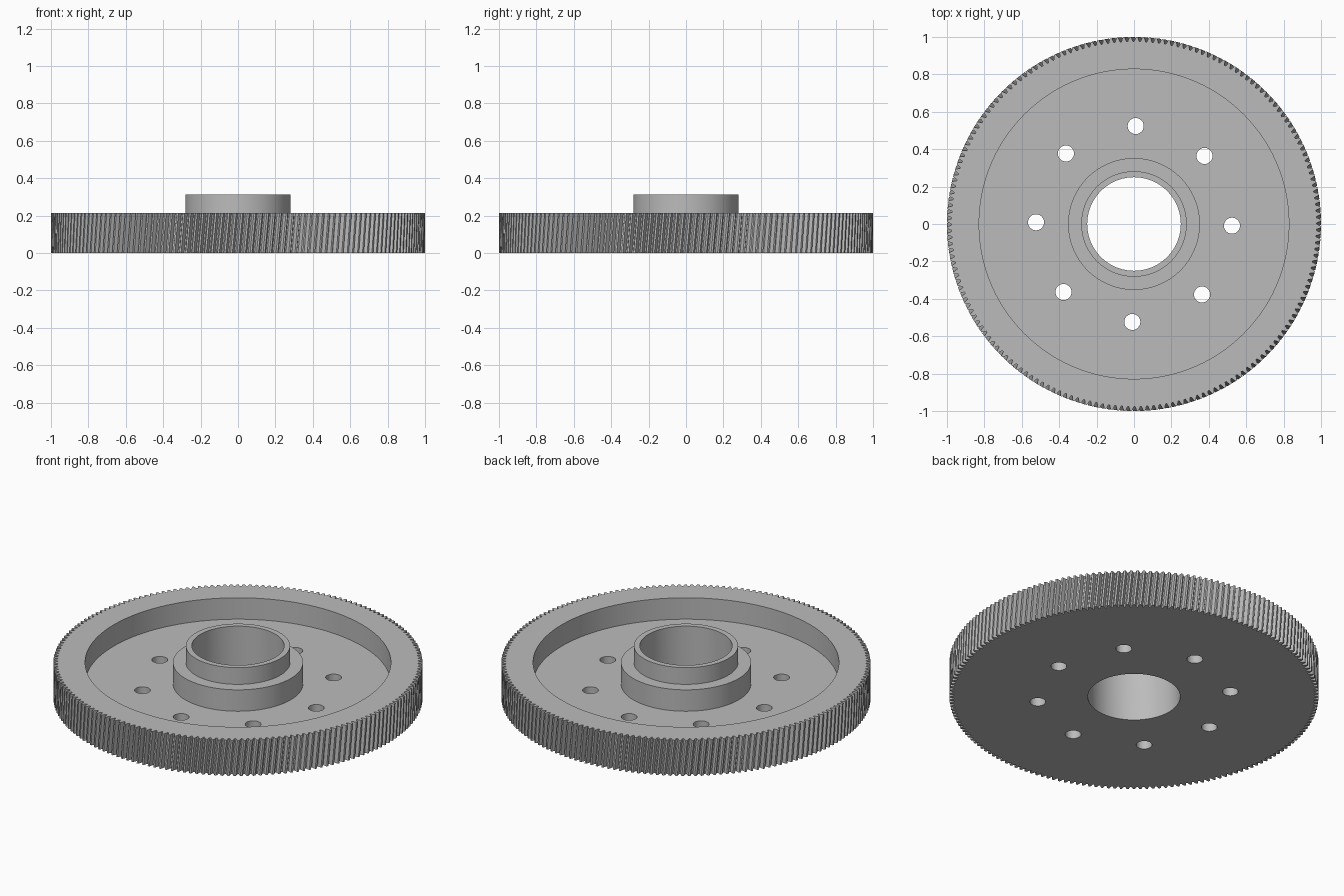
import bpy
import bmesh
from math import cos, sin, pi, radians

if "Cube" in bpy.data.objects:
    bpy.data.objects.remove(bpy.data.objects["Cube"], do_unlink=True)

TEETH = 180
STEPS = 4                      # outline points per tooth
COUNT = TEETH * STEPS
TIP, ROOT = 1.0, 0.976
RIM_TOP, FLOOR, HUB_TOP = 0.213, 0.085, 0.313
BORE = 0.25
TWIST = 0.02                   # slight helix of the teeth
HOLES, HOLE_CIRCLE, HOLE_RADIUS = 8, 0.524, 0.043

steel = bpy.data.materials.new("grey steel")
steel.use_nodes = True
grey = (0.5, 0.5, 0.5, 1)
steel.diffuse_color = grey
steel.node_tree.nodes["Principled BSDF"].inputs["Base Color"].default_value = grey


def add_loop(bm, z, radius=None, twist=0):
    """Ring of vertices: a plain circle, or a toothed outline without a radius."""
    pitch = 2 * pi / TEETH
    offsets = (-0.40, -0.14, 0.14, 0.40)
    radii = (ROOT, TIP, TIP, ROOT)
    loop = []
    for i in range(COUNT):
        tooth, k = divmod(i, STEPS)
        a = (tooth + offsets[k]) * pitch + twist
        r = radius or radii[k]
        loop.append(bm.verts.new((r * cos(a), r * sin(a), z)))
    return loop


# Gear body: toothed rim, recessed web, stepped hub and bore
bm = bmesh.new()
loops = [add_loop(bm, 0), add_loop(bm, RIM_TOP, twist=TWIST)]
for r, z in ((0.828, RIM_TOP), (0.828, FLOOR), (0.352, FLOOR), (0.352, RIM_TOP),
             (0.282, RIM_TOP), (0.282, HUB_TOP), (BORE, HUB_TOP), (BORE, 0)):
    loops.append(add_loop(bm, z, r, TWIST if z else 0))
for low, high in zip(loops, loops[1:] + loops[:1]):
    for i in range(COUNT):
        j = (i + 1) % COUNT
        bm.faces.new((low[i], low[j], high[j], high[i]))
bmesh.ops.recalc_face_normals(bm, faces=bm.faces)
mesh = bpy.data.meshes.new("gear_wheel")
bm.to_mesh(mesh)
bm.free()
gear = bpy.data.objects.new("gear_wheel", mesh)
bpy.context.collection.objects.link(gear)
mesh.materials.append(steel)

# Bolt holes through the web
bm = bmesh.new()
for i in range(HOLES):
    a = 2 * pi * i / HOLES - radians(1)
    made = bmesh.ops.create_cone(bm, cap_ends=True, segments=32, radius1=HOLE_RADIUS,
                                 radius2=HOLE_RADIUS, depth=0.4)
    bmesh.ops.translate(bm, verts=made["verts"],
                        vec=(HOLE_CIRCLE * cos(a), HOLE_CIRCLE * sin(a), 0))
cut_mesh = bpy.data.meshes.new("hole_cutter")
bm.to_mesh(cut_mesh)
bm.free()
cut_mesh.materials.append(steel)
cutter = bpy.data.objects.new("hole_cutter", cut_mesh)
bpy.context.collection.objects.link(cutter)

bpy.ops.object.select_all(action="DESELECT")
gear.select_set(True)
bpy.context.view_layer.objects.active = gear
cut = gear.modifiers.new("bolt_holes", "BOOLEAN")
cut.operation = "DIFFERENCE"
cut.solver = "EXACT"
cut.object = cutter
bpy.ops.object.modifier_apply(modifier=cut.name)
bpy.data.objects.remove(cutter, do_unlink=True)
bpy.ops.object.shade_smooth_by_angle(angle=radians(30))
